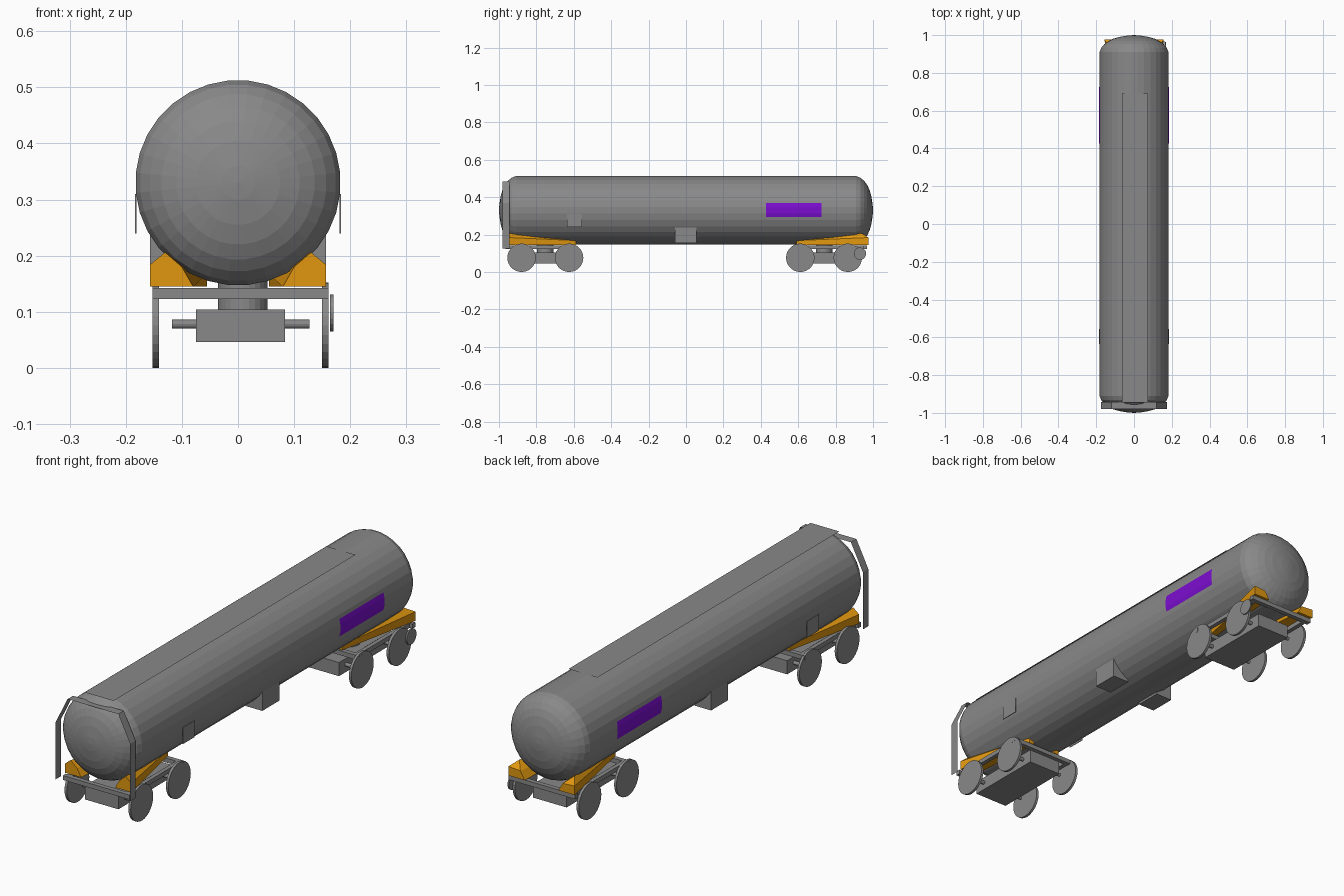
import bpy, bmesh, math
from mathutils import Vector, Matrix

if "Cube" in bpy.data.objects:
    bpy.data.objects.remove(bpy.data.objects["Cube"])


def material(name, rgb):
    m = bpy.data.materials.new(name)
    m.diffuse_color = (*rgb, 1)
    m.use_nodes = True
    m.node_tree.nodes["Principled BSDF"].inputs["Base Color"].default_value = m.diffuse_color
    return m


GREY = material("grey_metal", (0.25, 0.25, 0.25))
ORANGE = material("orange_paint", (0.75, 0.31, 0.005))
PURPLE = material("purple_paint", (0.2, 0.004, 0.63))


def finish(name, bm, mat, recalc=True):
    if recalc:
        bmesh.ops.recalc_face_normals(bm, faces=bm.faces)
    me = bpy.data.meshes.new(name)
    bm.to_mesh(me)
    bm.free()
    me.materials.append(mat)
    ob = bpy.data.objects.new(name, me)
    bpy.context.collection.objects.link(ob)
    return ob


def box(name, x, y, z, mat=GREY):
    bm = bmesh.new()
    bmesh.ops.create_cube(bm, size=1)
    for v in bm.verts:
        v.co = Vector([(r[0] + r[1]) / 2 + c * (r[1] - r[0]) for c, r in zip(v.co, (x, y, z))])
    return finish(name, bm, mat)


def cylinder(name, centre, radius, length, axis, segs=24):
    bm = bmesh.new()
    bmesh.ops.create_cone(bm, cap_ends=True, segments=segs, radius1=radius, radius2=radius, depth=length)
    if axis == "x":
        bmesh.ops.rotate(bm, verts=bm.verts, matrix=Matrix.Rotation(math.pi / 2, 3, "Y"))
    bmesh.ops.translate(bm, verts=bm.verts, vec=Vector(centre))
    return finish(name, bm, GREY)


def strip(name, pts, y0, y1, mat=GREY):
    # sheet following an x-z path, extruded along y
    bm = bmesh.new()
    rows = [[bm.verts.new((x, y, z)) for x, z in pts] for y in (y0, y1)]
    for i in range(len(pts) - 1):
        bm.faces.new((rows[0][i], rows[0][i + 1], rows[1][i + 1], rows[1][i]))
    return finish(name, bm, mat, False)


def hull(name, pts, mat):
    bm = bmesh.new()
    for p in pts:
        bm.verts.new(p)
    bmesh.ops.convex_hull(bm, input=bm.verts)
    return finish(name, bm, mat)


# tank with domed ends
N, R, ZC = 32, 0.183, 0.33
dome = [(0.998, 0.03), (0.991, 0.075), (0.981, 0.11), (0.968, 0.137),
        (0.952, 0.158), (0.932, 0.175), (0.91, R)]
profile = [(-y, r) for y, r in dome] + dome[::-1]
bm = bmesh.new()
rings = []
for y, r in profile:
    rings.append([bm.verts.new((r * math.cos((i + 0.5) * math.tau / N), y,
                                ZC + r * math.sin((i + 0.5) * math.tau / N))) for i in range(N)])
for a, b in zip(rings, rings[1:]):
    for i in range(N):
        j = (i + 1) % N
        bm.faces.new((a[i], a[j], b[j], b[i]))
for ring, tip in ((rings[0], -1.0), (rings[-1], 1.0)):
    c = bm.verts.new((0, tip, ZC))
    for i in range(N):
        bm.faces.new((ring[i], ring[(i + 1) % N], c))
finish("tank", bm, GREY)

# roof walkway and front ladder hoop
strip("roof_walkway", [(-0.064, 0.5135), (0.073, 0.5135)], -0.945, 0.69)
strip("front_hoop", [(-0.176, 0.125), (-0.176, 0.37), (-0.12, 0.483), (0.12, 0.483),
                     (0.176, 0.37), (0.176, 0.125)], -0.98, -0.943)

for s, side in ((1, "right"), (-1, "left")):
    # coloured side panel hugging the tank
    arc = [(s * 0.1802, 0.293), (s * 0.1847, 0.312), (s * 0.1847, 0.348), (s * 0.1802, 0.368)]
    strip(side + "_panel", arc, 0.427, 0.725, PURPLE)
    # small plate and middle equipment box
    box(side + "_small_plate", sorted((s * 0.181, s * 0.184)), (-0.635, -0.555), (0.24, 0.31))
    box(side + "_middle_box", sorted((s * 0.078, s * 0.157)), (-0.06, 0.055), (0.155, 0.24))

# orange saddles: flared wedges, tall at the car end
for e, end, y_in, y_peak, y_out in ((-1, "front", -0.587, -0.89, -0.945), (1, "rear", 0.592, 0.94, 0.976)):
    for s in (1, -1):
        pts = [(s * x, y, z) for x, y, z in (
            (0.055, y_in, 0.145), (0.08, y_in, 0.145), (0.08, y_in, 0.168), (0.055, y_in, 0.168),
            (0.08, y_out, 0.145), (0.157, y_out, 0.145), (0.157, y_out, 0.184),
            (0.13, y_peak if e > 0 else y_out, 0.206), (0.10, y_out, 0.18))]
        hull(end + "_saddle", pts, ORANGE)

# bogies
OX = 0.0045
for end, yc, ya, yb in (("front", -0.752, -0.965, -0.585), ("rear", 0.738, 0.588, 0.968)):
    box(end + "_bogie_body", (OX - 0.079, OX + 0.079), (yc - 0.175, yc + 0.175), (0.046, 0.104))
    cylinder(end + "_pivot", (OX + 0.004, yc, 0.135), 0.044, 0.062, "z")
    for y in (ya, yb - 0.02):
        box(end + "_cross_beam", (OX - 0.157, OX + 0.157), (y, y + 0.02), (0.123, 0.142))
    for s in (1, -1):
        x = OX + s * 0.135
        box(end + "_side_rail", (x - 0.009, x + 0.009), (ya, yb), (0.123, 0.142))
    for dy in (-0.127, 0.127):
        cylinder(end + "_axle", (OX, yc + dy, 0.078), 0.008, 0.245, "x", 12)
        for s in (1, -1):
            cylinder(end + "_wheel", (OX + s * 0.151, yc + dy, 0.076), 0.076, 0.011, "x", 28)

# hand brake wheel at the rear right
cylinder("brake_wheel", (0.167, 0.93, 0.098), 0.033, 0.006, "x", 20)
